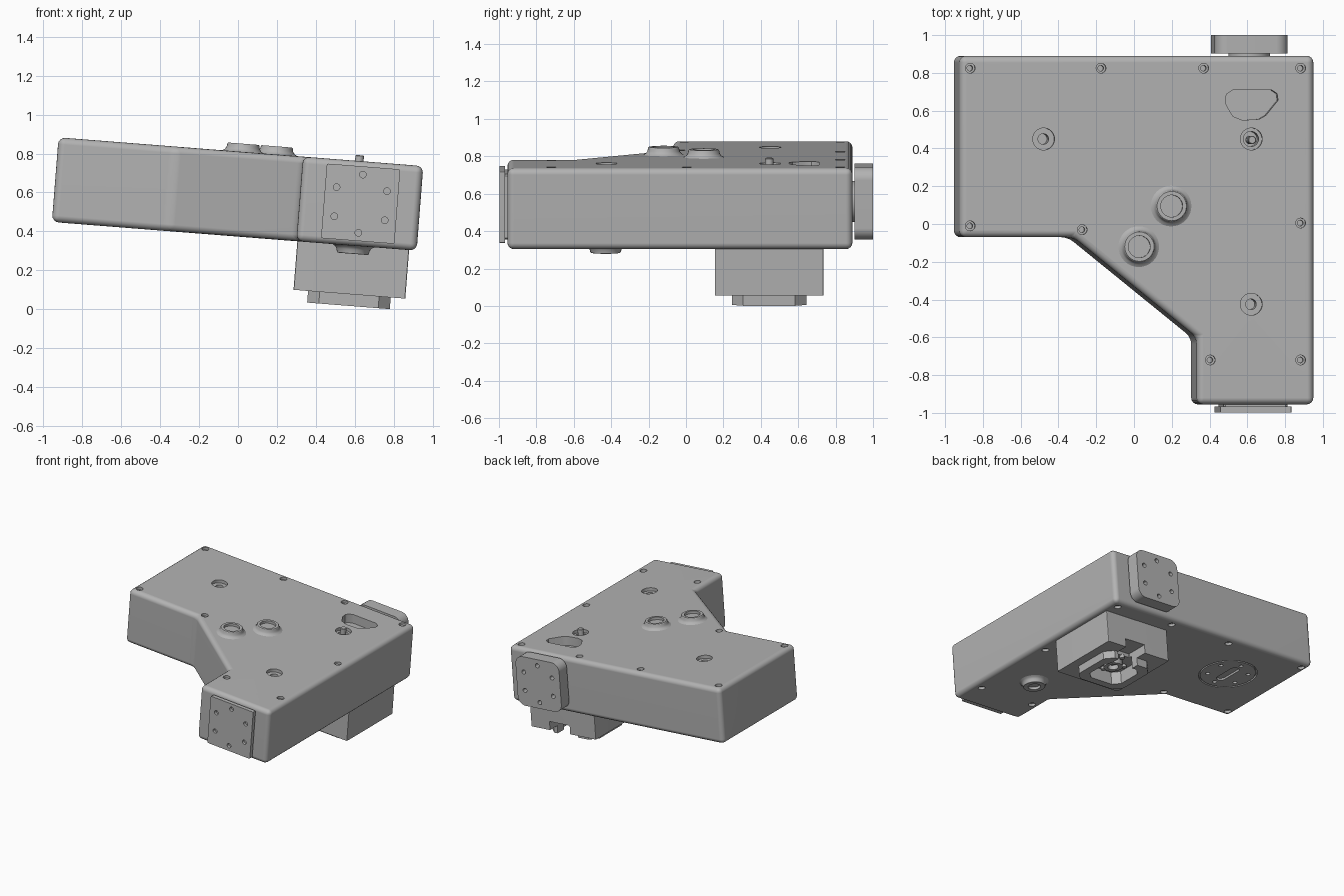
import bpy, bmesh
from math import radians, sin, cos, pi
from mathutils import Matrix

cube = bpy.data.objects.get("Cube")
if cube:
    bpy.data.objects.remove(cube, do_unlink=True)

grey = bpy.data.materials.new("housing grey")
grey.use_nodes = True
COLOUR = (0.45, 0.45, 0.45, 1)
grey.diffuse_color = COLOUR
grey.node_tree.nodes["Principled BSDF"].inputs["Base Color"].default_value = COLOUR

TILT = Matrix.Translation((-0.002, 0, 0.592)) @ Matrix.Rotation(radians(4.5), 4, "Y")
TOP = 0.218          # half height of the housing
CX, CY = 0.613, 0.445  # centre of the lower mount


def place(p, q, h, axis):
    return (p, q, h) if axis == "z" else (p, h, q)


def loft(bm, rings):
    """Closed solid through a list of equally long point rings."""
    loops = [[bm.verts.new(c) for c in ring] for ring in rings]
    n = len(loops[0])
    for a, b in zip(loops, loops[1:]):
        for i in range(n):
            j = (i + 1) % n
            bm.faces.new((a[i], a[j], b[j], b[i]))
    bm.faces.new(loops[0][::-1])
    bm.faces.new(loops[-1])


def prism(bm, outline, a, b, axis="z"):
    loft(bm, [[place(p, q, h, axis) for p, q in outline] for h in (a, b)])


def lathe(bm, profile, u, v, axis="z", n=32):
    """Turn (radius, height) pairs about an axis through u, v."""
    loft(bm, [[place(u + r * cos(2 * pi * i / n), v + r * sin(2 * pi * i / n), h, axis)
               for i in range(n)] for r, h in profile])


def rounded(u, v, hu, hv, r, seg=6):
    """Rectangle outline with round corners, or chamfers when seg is 1."""
    pts = []
    for k, (su, sv) in enumerate(((1, 1), (-1, 1), (-1, -1), (1, -1))):
        for i in range(seg + 1):
            t = (k + i / seg) * pi / 2
            pts.append((u + su * (hu - r) + r * cos(t), v + sv * (hv - r) + r * sin(t)))
    return pts


def bolt_circle(u, v, r, count=6):
    return [(u + r * sin(2 * pi * i / count), v + r * cos(2 * pi * i / count))
            for i in range(count)]


def build(name, bm):
    bmesh.ops.recalc_face_normals(bm, faces=bm.faces)
    mesh = bpy.data.meshes.new(name)
    bm.to_mesh(mesh)
    bm.free()
    mesh.materials.append(grey)
    obj = bpy.data.objects.new(name, mesh)
    bpy.context.collection.objects.link(obj)
    return obj


def apply(obj, kind, **settings):
    bpy.ops.object.select_all(action="DESELECT")
    obj.select_set(True)
    bpy.context.view_layer.objects.active = obj
    mod = obj.modifiers.new(kind, kind)
    for key, value in settings.items():
        setattr(mod, key, value)
    bpy.ops.object.modifier_apply(modifier=mod.name)


def cut(obj, bm):
    cutter = build("cutter", bm)
    cutter.hide_render = True
    apply(obj, "BOOLEAN", operation="DIFFERENCE", solver="EXACT", object=cutter)
    bpy.data.objects.remove(cutter, do_unlink=True)


def finish(obj):
    bpy.ops.object.select_all(action="DESELECT")
    obj.select_set(True)
    bpy.context.view_layer.objects.active = obj
    bpy.ops.object.shade_smooth_by_angle(angle=radians(32))
    apply(obj, "WEIGHTED_NORMAL", keep_sharp=True)
    obj.matrix_world = TILT


# Housing: tilted wide box with a diagonal neck into the front leg
bm = bmesh.new()
prism(bm, [(-0.94, 0.89), (-0.94, -0.07), (-0.335, -0.07), (0.32, -0.6),
           (0.32, -0.955), (0.94, -0.955), (0.94, 0.89)], -TOP, TOP)
housing = build("housing", bm)
apply(housing, "BEVEL", width=0.035, segments=4, limit_method="ANGLE")

# Screw holes along the rim, on both faces
bm = bmesh.new()
for u, v in [(-0.885, 0.825), (-0.19, 0.825), (0.355, 0.825), (0.87, 0.825), (-0.885, -0.01),
             (-0.29, -0.03), (0.87, 0.005), (0.39, -0.72), (0.87, -0.72)]:
    for s in (1, -1):
        lathe(bm, [(0.026, s * (TOP + 0.02)), (0.026, s * (TOP - 0.02)),
                   (0.015, s * (TOP - 0.02)), (0.015, s * (TOP - 0.06))], u, v, n=20)

# Large counterbores in the top
for u, v, r in [(-0.495, 0.45, 0.028), (0.608, 0.45, 0.04), (0.608, -0.425, 0.028)]:
    lathe(bm, [(0.058, TOP + 0.02), (0.058, TOP - 0.025), (r, TOP - 0.025), (r, TOP - 0.13)], u, v)

# Shaped finger recess near the back of the top
prism(bm, [(0.47, 0.67), (0.48, 0.69), (0.51, 0.71), (0.715, 0.71), (0.745, 0.69), (0.75, 0.655),
           (0.685, 0.575), (0.65, 0.555), (0.56, 0.55), (0.51, 0.57), (0.475, 0.63)],
      TOP - 0.07, TOP + 0.02)

# Round recess under the wing
lathe(bm, [(0.215, -TOP - 0.02), (0.215, -TOP + 0.015)], -0.5, 0.45, n=48)
cut(housing, bm)
finish(housing)

# Cover disc set into the round recess, with bolt holes and a centre slot
bm = bmesh.new()
lathe(bm, [(0.203, -TOP), (0.203, -TOP + 0.03)], -0.5, 0.45, n=48)
cover = build("bottom_cover", bm)
bm = bmesh.new()
for u, v in bolt_circle(-0.5, 0.45, 0.15):
    lathe(bm, [(0.016, -TOP - 0.02), (0.016, -TOP + 0.025)], u, v, n=16)
prism(bm, rounded(-0.5, 0.45, 0.035, 0.11, 0.034), -TOP - 0.02, -TOP + 0.025)
cut(cover, bm)
finish(cover)

# Guide pin in the back counterbore
bm = bmesh.new()
lathe(bm, [(0.022, 0), (0.022, TOP + 0.026), (0.018, TOP + 0.03)], 0.61, 0.445, n=20)
finish(build("guide_pin", bm))

# Flared button bosses: two on top, one under the front leg
for name, u, v, s in [("top_boss_back", 0.182, 0.095, 1), ("top_boss_front", 0.01, -0.12, 1),
                      ("bottom_boss", 0.614, -0.43, -1)]:
    bm = bmesh.new()
    inner = 0.058 if s > 0 else 0.045
    lathe(bm, [(r, s * (TOP + h)) for r, h in
               [(0.11, -0.02), (0.108, 0), (0.094, 0.008), (0.086, 0.02), (0.082, 0.038),
                (0.078, 0.042), (inner, 0.042), (inner, 0.022)]], u, v)
    finish(build(name, bm))

# Front connector plate on a short step
bm = bmesh.new()
prism(bm, rounded(0.634, 0, 0.17, 0.175, 0.01, 1), -0.975, -0.94, "y")
finish(build("front_step", bm))
bm = bmesh.new()
prism(bm, rounded(0.634, 0, 0.189, 0.192, 0.008, 2), -0.998, -0.967, "y")
front = build("front_plate", bm)
bm = bmesh.new()
for u, w in bolt_circle(0.634, 0, 0.15):
    lathe(bm, [(0.017, -1.02), (0.017, -0.975)], u, w, "y", 20)
cut(front, bm)
finish(front)

# Rounded back flange on a neck
bm = bmesh.new()
lathe(bm, [(0.11, 0.87), (0.11, 0.92)], 0.613, 0.015, "y")
finish(build("back_neck", bm))
bm = bmesh.new()
prism(bm, rounded(0.613, 0.015, 0.194, 0.194, 0.065), 0.902, 1.0, "y")
flange = build("back_flange", bm)
bm = bmesh.new()
for u, w in bolt_circle(0.613, 0.015, 0.145):
    lathe(bm, [(0.017, 1.02), (0.017, 0.95)], u, w, "y", 20)
cut(flange, bm)
finish(flange)

# Lower mount: block and chamfered frame sharing a recess and a back notch
bm = bmesh.new()
prism(bm, rounded(CX, CY, 0.288, 0.291, 0.008, 2), -0.468, -0.2)
block = build("mount_block", bm)
bm = bmesh.new()
prism(bm, rounded(CX, CY, 0.213, 0.199, 0.06, 1), -0.528, -0.46)
frame = build("mount_frame", bm)
for part in (block, frame):
    bm = bmesh.new()
    prism(bm, rounded(CX, CY, 0.15, 0.14, 0.05, 1), -0.56, -0.43)
    cut(part, bm)
    bm = bmesh.new()
    prism(bm, rounded(CX + 0.03, 0.69, 0.09, 0.13, 0.005, 1), -0.56, -0.4)
    cut(part, bm)
    finish(part)

# Socket and four studs inside the mount
bm = bmesh.new()
lathe(bm, [(0.07, -0.42), (0.07, -0.475), (0.04, -0.475), (0.04, -0.44)], CX, CY)
for u, v in bolt_circle(CX, CY, 0.105, 4):
    lathe(bm, [(0.018, -0.42), (0.018, -0.45)], u, v, n=16)
finish(build("mount_socket", bm))
